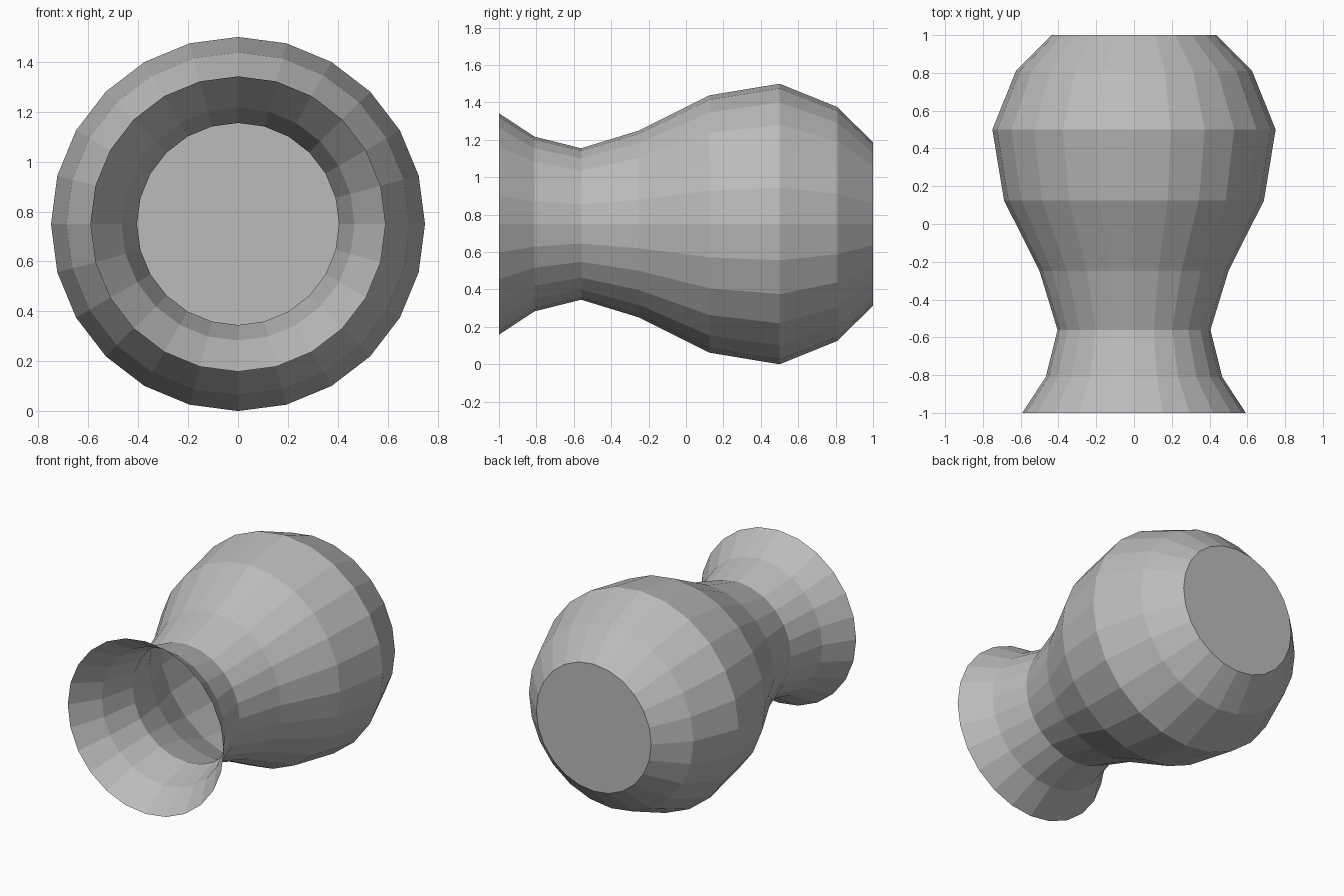
import bpy, bmesh, math

if "Cube" in bpy.data.objects:
    bpy.data.objects.remove(bpy.data.objects["Cube"])

SIDES = 24
CENTRE_Z = 0.75
# (y position, radius) from open mouth to closed base
PROFILE = [(-1.0, 0.592), (-0.81, 0.467), (-0.56, 0.405), (-0.25, 0.5),
           (0.125, 0.688), (0.5, 0.75), (0.81, 0.625), (1.0, 0.436)]

grey = bpy.data.materials.new("plain grey")
grey.diffuse_color = (0.5, 0.5, 0.5, 1)
grey.use_nodes = True
grey.node_tree.nodes["Principled BSDF"].inputs["Base Color"].default_value = grey.diffuse_color

bm = bmesh.new()


def ring(y, r):
    angles = [2 * math.pi * i / SIDES for i in range(SIDES)]
    return [bm.verts.new((r * math.cos(a), y, CENTRE_Z + r * math.sin(a))) for a in angles]


# Thin vase wall
rings = [ring(y, r) for y, r in PROFILE]
for a, b in zip(rings, rings[1:]):
    for i in range(SIDES):
        j = (i + 1) % SIDES
        bm.faces.new((a[i], a[j], b[j], b[i]))

# Flat closed base, mouth left open
bm.faces.new(rings[-1])
bmesh.ops.recalc_face_normals(bm, faces=bm.faces[:])

mesh = bpy.data.meshes.new("vase")
bm.to_mesh(mesh)
bm.free()
mesh.materials.append(grey)
vase = bpy.data.objects.new("vase", mesh)
bpy.context.collection.objects.link(vase)
